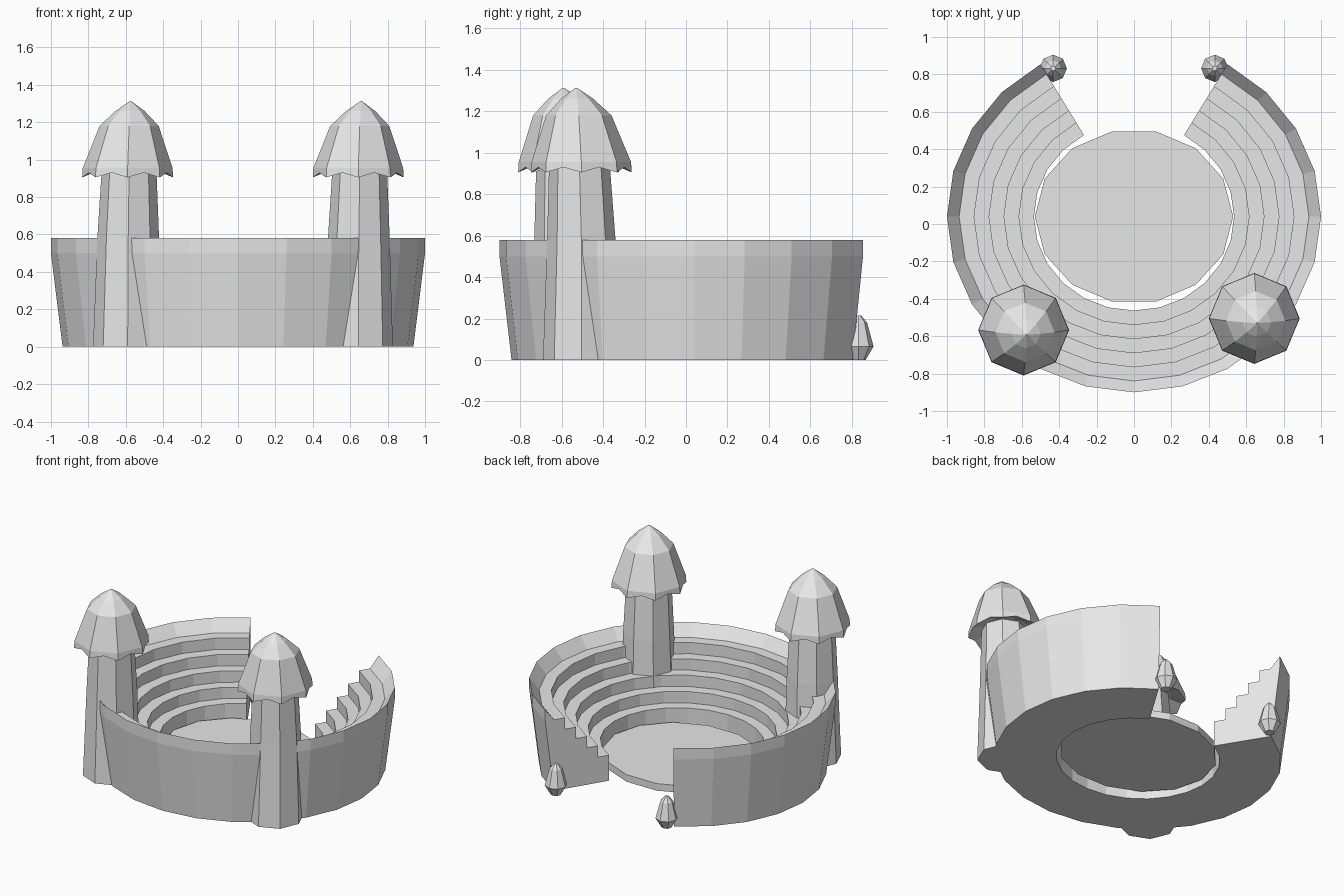
import bpy
import bmesh
from math import cos, sin, radians, tau

cube = bpy.data.objects.get("Cube")
if cube:
    bpy.data.objects.remove(cube, do_unlink=True)

stone = bpy.data.materials.new("pale_grey_stone")
stone.use_nodes = True
GREY = (0.8, 0.8, 0.8, 1)
stone.diffuse_color = GREY
stone.node_tree.nodes["Principled BSDF"].inputs["Base Color"].default_value = GREY


def finish(bm, name):
    bmesh.ops.recalc_face_normals(bm, faces=bm.faces[:])
    mesh = bpy.data.meshes.new(name)
    bm.to_mesh(mesh)
    bm.free()
    mesh.materials.append(stone)
    obj = bpy.data.objects.new(name, mesh)
    bpy.context.collection.objects.link(obj)
    return obj


def loft(name, rings):
    """Skin a stack of equal rings of points and cap both ends."""
    bm = bmesh.new()
    loops = [[bm.verts.new(p) for p in ring] for ring in rings]
    n = len(loops[0])
    for a, b in zip(loops, loops[1:]):
        for i in range(n):
            j = (i + 1) % n
            bm.faces.new((a[i], a[j], b[j], b[i]))
    bm.faces.new(loops[0])
    bm.faces.new(loops[-1])
    return finish(bm, name)


def ring(cx, cy, r, z, sides, squash=1.0, scallop=0.0):
    """Polygon of points; scallop lifts every second point."""
    return [(cx + r * cos(tau * i / sides), cy + squash * r * sin(tau * i / sides),
             z + scallop * (i % 2)) for i in range(sides)]


CENTRE_Y = 0.04
SQUASH = 0.94

# Stepped seating wall: section swept around an ellipse, open at the back
section = [(0.535, 0.0)]
for step in range(5):
    r, z = 0.535 + 0.08 * step, 0.18 + 0.08 * step
    section += [(r, z), (r + 0.08, z)]
section += [(1.0, 0.58), (1.0, 0.5), (0.938, 0.0)]
sweep = []
for k in range(21):
    a = radians(60 - 15 * k)
    sweep.append([(r * cos(a), CENTRE_Y + SQUASH * r * sin(a), z) for r, z in section])
loft("stepped_ring_wall", sweep)

# Arena floor
loft("arena_floor", [ring(0, CENTRE_Y, 0.53, z, 14, 0.88) for z in (0.04, 0.09)])

# Front towers with pointed caps
for side, x, y in (("right", -0.59, -0.567), ("left", 0.643, -0.505)):
    loft(side + "_tower_shaft", [ring(x, y, 0.185, 0, 8),
                                 ring(x + 0.003, y, 0.165, 0.58, 8),
                                 ring(x + 0.008, y - 0.01, 0.145, 0.97, 8)])
    cap = [ring(x, y, 0.15, 0.95, 16)]
    for r, z, lift, lean in ((0.243, 0.905, 0.025, 0), (0.24, 0.955, 0, 0),
                             (0.158, 1.18, 0, 0.5), (0.078, 1.26, 0, 0.8),
                             (0.004, 1.313, 0, 1)):
        pts = ring(x + 0.016 * lean, y - 0.025 * lean, r, z, 16, 1, lift)
        # flatten every second point onto the chord so the cap stays eight-sided
        for i in range(1, 16, 2):
            p, q = pts[i - 1], pts[(i + 1) % 16]
            pts[i] = ((p[0] + q[0]) / 2, (p[1] + q[1]) / 2, pts[i][2])
        cap.append(pts)
    loft(side + "_tower_roof", cap)

# Small bulb ornaments beside the opening
for side, s in (("right", -1), ("left", 1)):
    loft(side + "_gate_bulb", [ring(s * 0.432, 0.832, r, z, 8) for r, z in
                               ((0.035, 0), (0.073, 0.065), (0.042, 0.18), (0.013, 0.215))])
